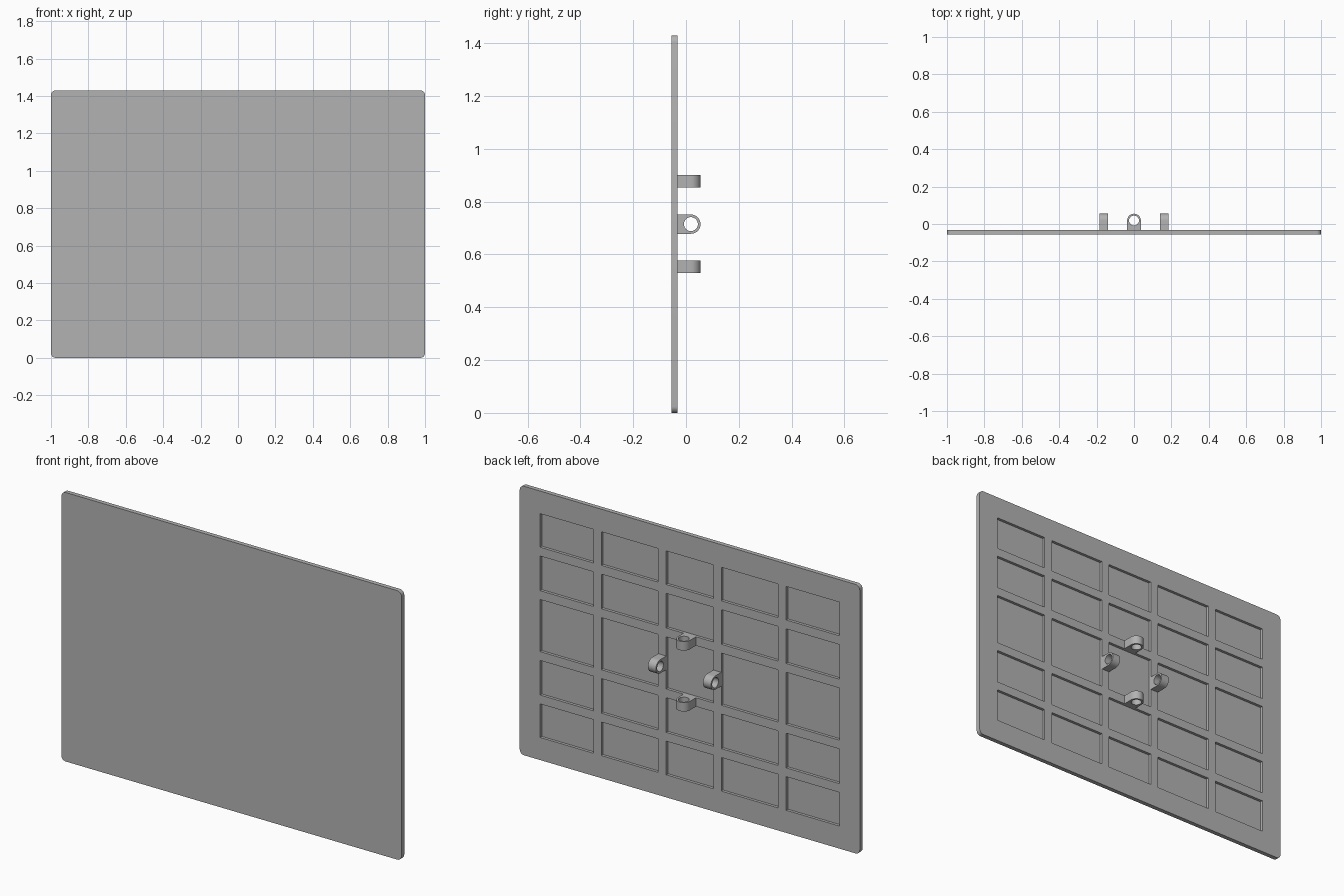
import bpy, bmesh
from math import cos, sin, pi
from mathutils import Vector

if "Cube" in bpy.data.objects:
    bpy.data.objects.remove(bpy.data.objects["Cube"], do_unlink=True)

WIDTH, HEIGHT = 2.0, 1.43
FRONT, BACK = -0.055, -0.0315      # plate faces in y
MID = HEIGHT / 2
POCKET_DEPTH = 0.015
RIB = 0.047
LUG_OFFSET = 0.162
LUG_RADIUS, HOLE_RADIUS = 0.0365, 0.0265

grey = bpy.data.materials.new("plain grey")
grey.use_nodes = True
grey.diffuse_color = (0.45, 0.45, 0.45, 1)
grey.node_tree.nodes["Principled BSDF"].inputs["Base Color"].default_value = grey.diffuse_color


def arc(cx, cy, r, start, end, steps):
    return [(cx + r * cos(start + (end - start) * i / steps),
             cy + r * sin(start + (end - start) * i / steps)) for i in range(steps + 1)]


def make_prisms(name, solids, place):
    """Extrude each (profile, low, high) and join the solids in one object."""
    bm = bmesh.new()
    for profile, low, high in solids:
        bottom = [bm.verts.new(place(u, v, low)) for u, v in profile]
        top = [bm.verts.new(place(u, v, high)) for u, v in profile]
        bm.faces.new(bottom)
        bm.faces.new(top)
        for i in range(len(profile)):
            j = (i + 1) % len(profile)
            bm.faces.new((bottom[i], bottom[j], top[j], top[i]))
    bmesh.ops.recalc_face_normals(bm, faces=bm.faces)
    mesh = bpy.data.meshes.new(name)
    bm.to_mesh(mesh)
    bm.free()
    mesh.materials.append(grey)
    obj = bpy.data.objects.new(name, mesh)
    bpy.context.collection.objects.link(obj)
    return obj


def activate(obj):
    bpy.ops.object.select_all(action='DESELECT')
    obj.select_set(True)
    bpy.context.view_layer.objects.active = obj


def cut(obj, cutter):
    mod = obj.modifiers.new("cut", 'BOOLEAN')
    mod.operation = 'DIFFERENCE'
    mod.solver = 'EXACT'
    mod.object = cutter
    activate(obj)
    bpy.ops.object.modifier_apply(modifier=mod.name)
    bpy.data.objects.remove(cutter, do_unlink=True)
    bpy.ops.object.shade_smooth_by_angle()


# Plate with rounded corners
r = 0.025
outline = []
for k, (sx, sz) in enumerate([(1, 1), (-1, 1), (-1, -1), (1, -1)]):
    outline += arc(sx * (WIDTH / 2 - r), MID + sz * (MID - r), r, k * pi / 2, (k + 1) * pi / 2, 6)
upright = lambda u, v, w: Vector((u, w, v))
plate = make_prisms("ribbed_plate", [(outline, FRONT, BACK)], upright)


# Pockets between the ribs on the back
def spans(ribs, edge):
    """Gaps left between rib centre lines, out to the solid border."""
    lines = sorted([-p for p in ribs] + ribs)
    starts = [-edge] + [p + RIB / 2 for p in lines]
    ends = [p - RIB / 2 for p in lines] + [edge]
    return list(zip(starts, ends))


pockets = []
for x0, x1 in spans([LUG_OFFSET, 0.544], 0.88):
    for z0, z1 in spans([LUG_OFFSET, 0.393], 0.595):
        rect = [(x0, MID + z0), (x1, MID + z0), (x1, MID + z1), (x0, MID + z1)]
        pockets.append((rect, BACK - POCKET_DEPTH, BACK + 0.05))
cut(plate, make_prisms("pocket_cutter", pockets, upright))

# Four mounting lugs with round ends and through holes
centre_y = 0.055 - LUG_RADIUS
lug_profile = [(-LUG_RADIUS, BACK), (LUG_RADIUS, BACK)] + arc(0, centre_y, LUG_RADIUS, 0, pi, 24)
hole_profile = arc(0, centre_y, HOLE_RADIUS, 0, 2 * pi, 32)[:-1]


def add_lug(name, place):
    lug = make_prisms(name, [(lug_profile, -RIB / 2, RIB / 2)], place)
    cut(lug, make_prisms("hole_cutter", [(hole_profile, -RIB, RIB)], place))


for side, label in ((1, "left"), (-1, "right")):
    add_lug(label + "_lug", lambda u, v, w: Vector((side * LUG_OFFSET + w, v, MID + u)))
for side, label in ((1, "upper"), (-1, "lower")):
    add_lug(label + "_lug", lambda u, v, w: Vector((u, v, MID + side * LUG_OFFSET + w)))
